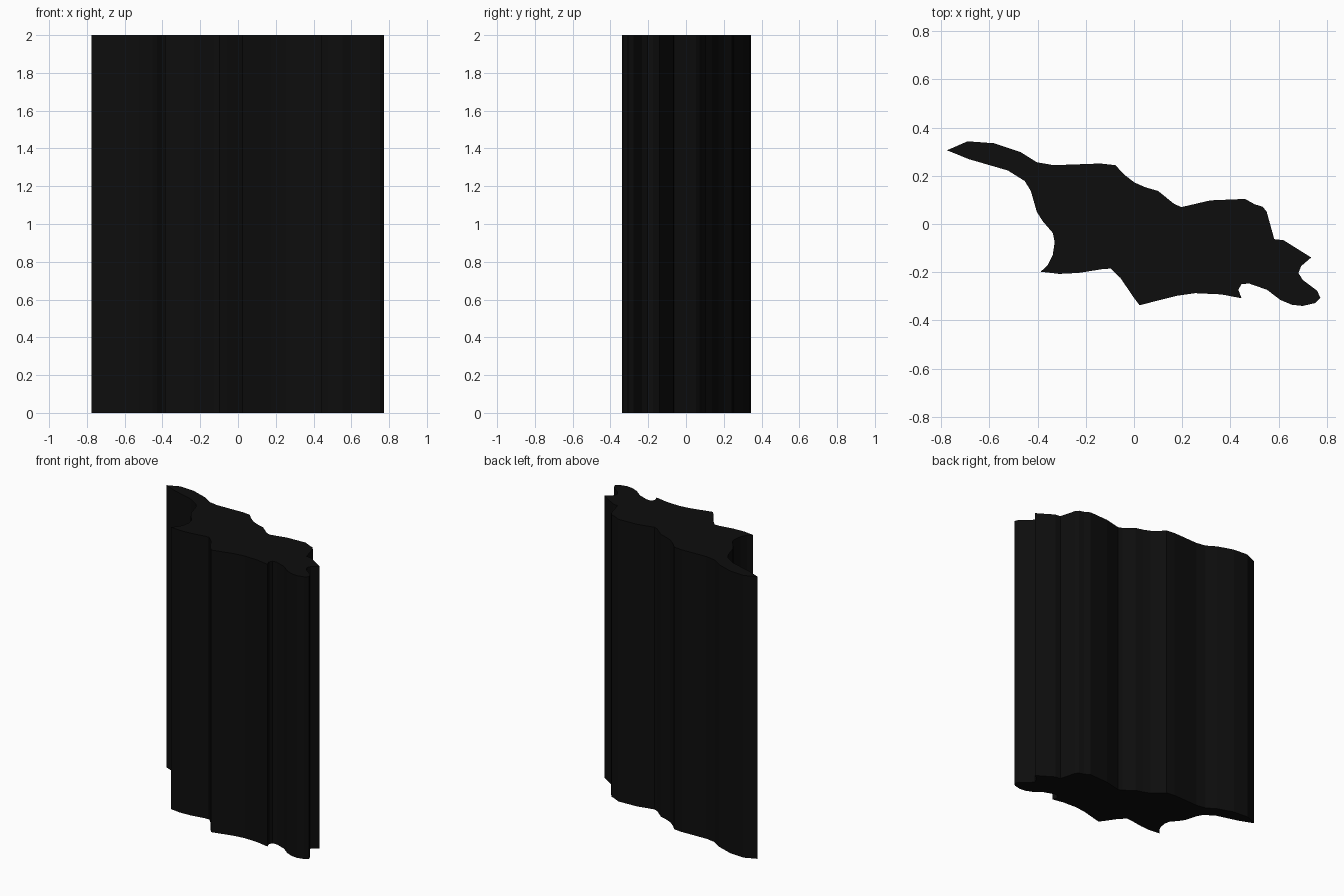
import bpy, bmesh

HEIGHT = 2.0

# Irregular outline seen from above, clockwise from the pointed left tip
back_edge = [(-.776, .306), (-.69, .343), (-.58, .335), (-.47, .298), (-.403, .256),
             (-.333, .244), (-.139, .251), (-.077, .244), (-.043, .207), (.002, .172),
             (.048, .152), (.10, .137), (.167, .083), (.197, .07), (.317, .098),
             (.461, .104), (.50, .082), (.533, .072), (.55, .052), (.582, -.063), (.62, -.067)]
right_end = [(.735, -.139), (.694, -.174), (.682, -.203), (.70, -.232), (.76, -.277),
             (.773, -.306), (.752, -.328), (.70, -.34), (.655, -.335), (.607, -.315)]
front_edge = [(.552, -.273), (.478, -.247), (.446, -.249), (.433, -.273), (.446, -.308),
              (.362, -.292), (.254, -.287), (.176, -.298), (.023, -.337), (-.006, -.298),
              (-.056, -.224), (-.097, -.185), (-.13, -.187), (-.23, -.203), (-.31, -.207)]
left_end = [(-.387, -.198), (-.358, -.17), (-.337, -.128), (-.329, -.075), (-.337, -.037),
            (-.379, .012), (-.403, .05), (-.428, .137), (-.453, .178), (-.523, .222), (-.685, .269)]
outline = back_edge + right_end + front_edge + left_end

# Solid column: cap extruded straight up
bm = bmesh.new()
base = bm.faces.new([bm.verts.new((x, y, 0)) for x, y in outline])
top = bmesh.ops.extrude_face_region(bm, geom=[base], use_keep_orig=True)
bmesh.ops.translate(bm, vec=(0, 0, HEIGHT),
                    verts=[v for v in top["geom"] if isinstance(v, bmesh.types.BMVert)])
# Triangulate the concave caps cleanly
bmesh.ops.triangulate(bm, faces=[f for f in bm.faces if len(f.verts) > 4], ngon_method='EAR_CLIP')
bmesh.ops.recalc_face_normals(bm, faces=bm.faces[:])
mesh = bpy.data.meshes.new("extruded_region")
bm.to_mesh(mesh)
bm.free()
column = bpy.data.objects.new("extruded_region", mesh)
bpy.context.collection.objects.link(column)

# Black finish
black = bpy.data.materials.new("black")
black.diffuse_color = (0.004, 0.004, 0.004, 1)
mesh.materials.append(black)
